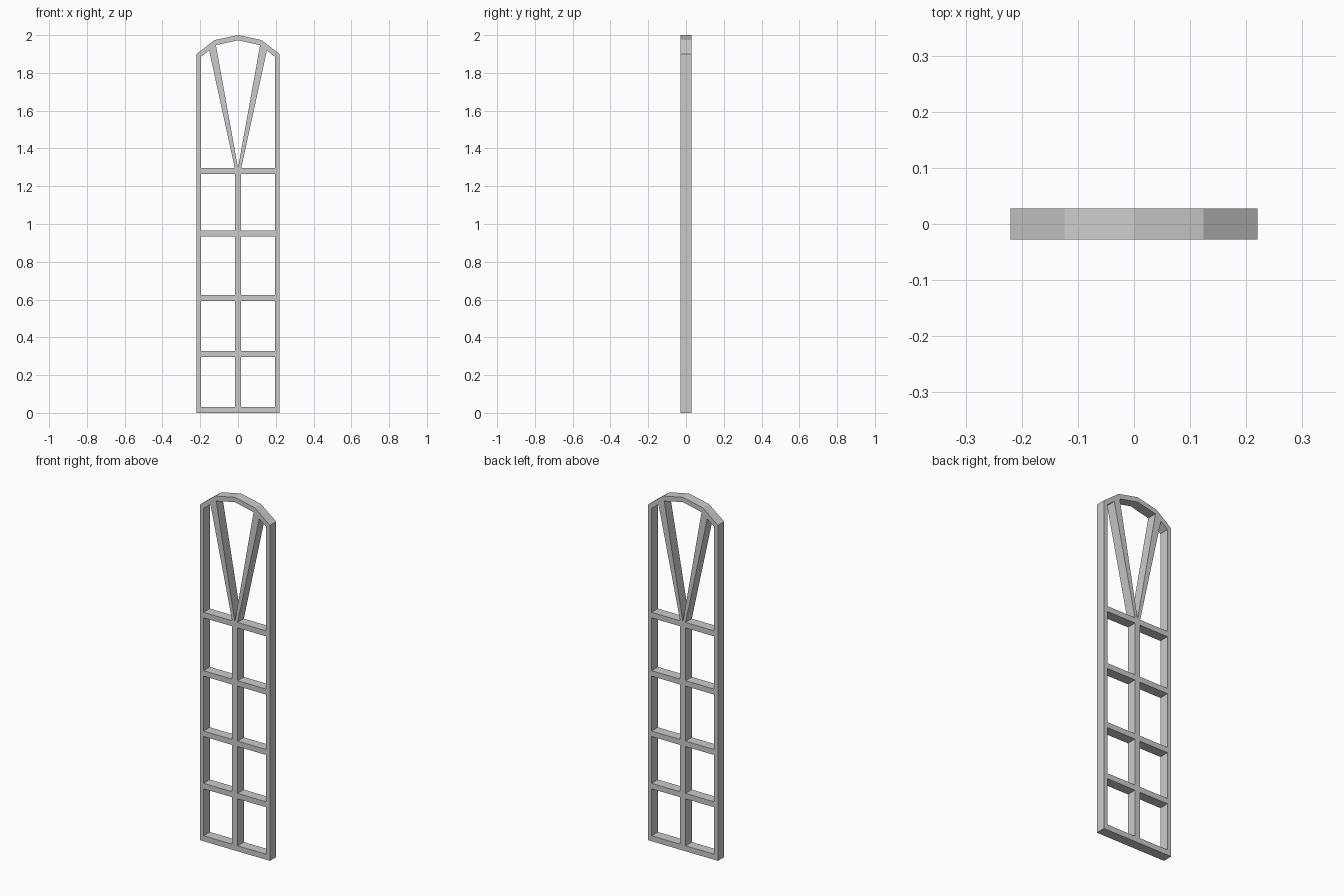
import bpy
import bmesh

cube = bpy.data.objects.get("Cube")
if cube:
    bpy.data.objects.remove(cube, do_unlink=True)

HALF_DEPTH = 0.028
INNER_X = 0.196
RAIL_H = 0.031
BAR_X = 0.017

grey = bpy.data.materials.new("plain grey")
grey.use_nodes = True
grey.diffuse_color = (0.6, 0.6, 0.6, 1)
grey.node_tree.nodes["Principled BSDF"].inputs["Base Color"].default_value = (0.6, 0.6, 0.6, 1)


def slab(name, polygons):
    """Extrude flat x-z polygons through the depth of the window."""
    bm = bmesh.new()
    for poly in polygons:
        bm.faces.new([bm.verts.new((x, -HALF_DEPTH, z)) for x, z in poly])
    bmesh.ops.remove_doubles(bm, verts=bm.verts[:], dist=0.0001)
    result = bmesh.ops.extrude_face_region(bm, geom=bm.faces[:], use_keep_orig=True)
    moved = [v for v in result["geom"] if isinstance(v, bmesh.types.BMVert)]
    bmesh.ops.translate(bm, verts=moved, vec=(0, 2 * HALF_DEPTH, 0))
    bmesh.ops.recalc_face_normals(bm, faces=bm.faces[:])
    mesh = bpy.data.meshes.new(name)
    bm.to_mesh(mesh)
    bm.free()
    mesh.materials.append(grey)
    obj = bpy.data.objects.new(name, mesh)
    bpy.context.collection.objects.link(obj)
    return obj


def rect(x0, x1, z0, z1):
    return [(x0, z0), (x1, z0), (x1, z1), (x0, z1)]


def mirrored(points):
    """Complete a half outline that runs from the right edge to the centre line."""
    return points + [(-x, z) for x, z in reversed(points[:-1])]


# Outer frame with a faceted arched head
outer = mirrored([(0.22, 0), (0.22, 1.9), (0.124, 1.974), (0, 2.0)])
inner = mirrored([(INNER_X, RAIL_H), (INNER_X, 1.885), (0.117, 1.947), (0, 1.973)])
n = len(outer)
slab("arched_frame", [
    [outer[i], outer[(i + 1) % n], inner[(i + 1) % n], inner[i]] for i in range(n)])

# Horizontal glazing bars
rail_bottoms = [0.297, 0.593, 0.935, 1.265]
for i, z in enumerate(rail_bottoms):
    slab(f"cross_bar_{i + 1}", [rect(-INNER_X, INNER_X, z, z + RAIL_H)])

# Central upright, fitted between the horizontal bars
starts = [RAIL_H] + [z + RAIL_H for z in rail_bottoms[:-1]]
slab("centre_bar", [rect(-BAR_X, BAR_X, a, b) for a, b in zip(starts, rail_bottoms)])

# Pair of slanted bars fanning out to the arch
base_z = rail_bottoms[-1] + RAIL_H
for side, name in ((1, "left"), (-1, "right")):
    slab(f"{name}_slanted_bar", [[
        (0, base_z), (side * BAR_X, base_z),
        (side * 0.153, 1.919), (side * 0.117, 1.947)]])
